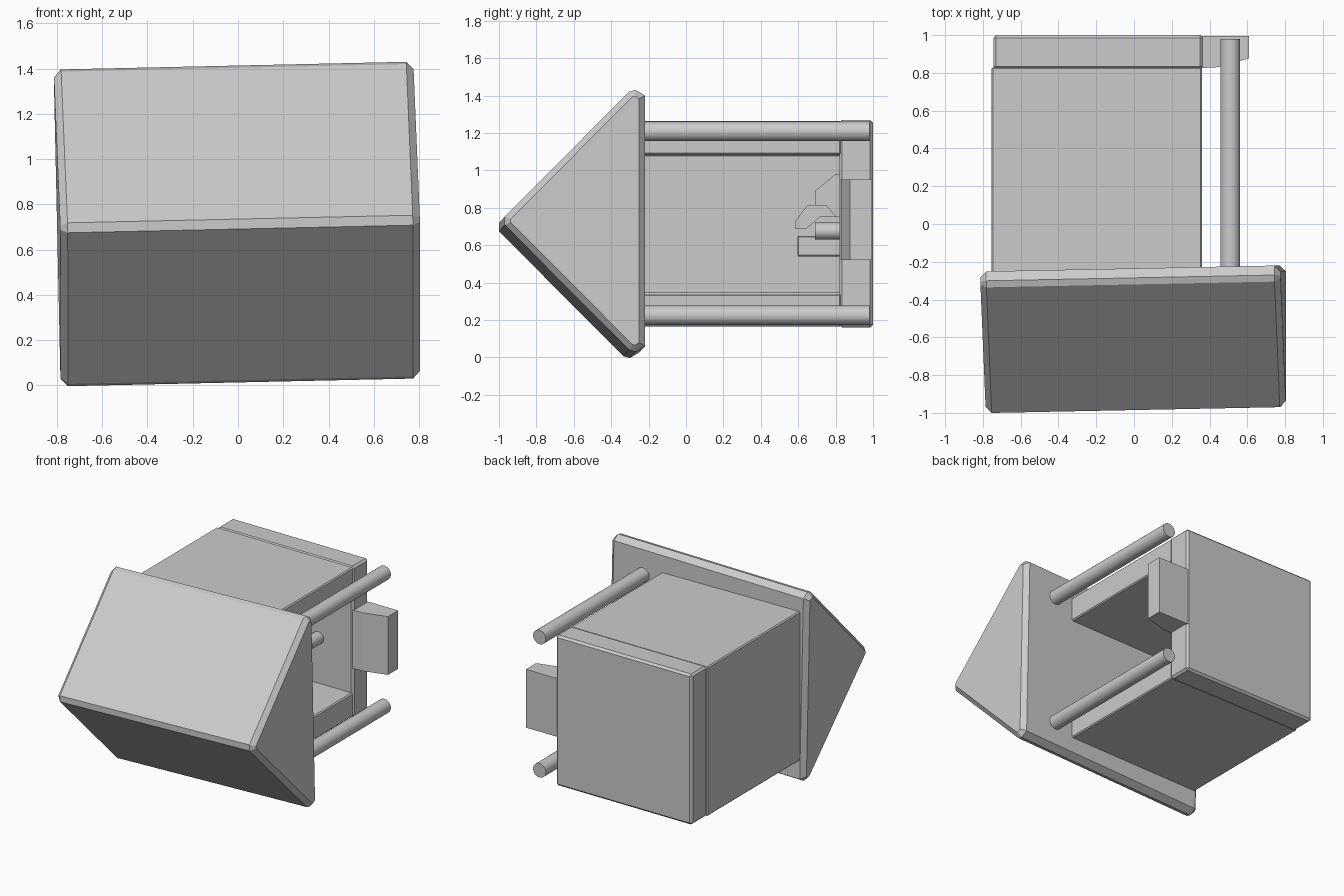
import bpy, bmesh, math
from mathutils import Vector

if "Cube" in bpy.data.objects:
    bpy.data.objects.remove(bpy.data.objects["Cube"])


def prism(name, pts, axis, a, b, bevel=0.0, ends_only=False):
    """Extrude a 2D profile along an axis from a to b, optionally bevelled."""
    def place(u, v, w):
        return {'x': (w, u, v), 'y': (u, w, v), 'z': (u, v, w)}[axis]
    bm = bmesh.new()
    lo = [bm.verts.new(place(u, v, a)) for u, v in pts]
    hi = [bm.verts.new(place(u, v, b)) for u, v in pts]
    bm.faces.new(lo)
    bm.faces.new(hi[::-1])
    n = len(pts)
    for i in range(n):
        j = (i + 1) % n
        bm.faces.new((lo[j], lo[i], hi[i], hi[j]))
    bmesh.ops.recalc_face_normals(bm, faces=bm.faces)
    if bevel:
        lows, highs = set(lo), set(hi)
        edges = [e for e in bm.edges if not ends_only
                 or set(e.verts) <= lows or set(e.verts) <= highs]
        bmesh.ops.bevel(bm, geom=edges, offset=bevel, segments=1,
                        affect='EDGES', profile=0.5)
    mesh = bpy.data.meshes.new(name)
    bm.to_mesh(mesh)
    bm.free()
    obj = bpy.data.objects.new(name, mesh)
    bpy.context.collection.objects.link(obj)
    return obj


def rect(u0, u1, v0, v1):
    return [(u0, v0), (u1, v0), (u1, v1), (u0, v1)]


def rod(name, x, z, y0, y1, r):
    bpy.ops.mesh.primitive_cylinder_add(vertices=24, radius=r, depth=y1 - y0,
                                        location=(x, (y0 + y1) / 2, z),
                                        rotation=(math.pi / 2, 0, 0))
    bpy.context.object.name = name
    bpy.ops.object.shade_smooth_by_angle(angle=math.radians(35))


# Hut walls: U-shaped plan, open towards +x
prism("walls", [(-0.755, 0.165), (0.36, 0.165), (0.36, 0.34), (-0.58, 0.34),
                (-0.58, 1.085), (0.36, 1.085), (0.36, 1.265), (-0.755, 1.265)],
      'y', -0.29, 0.83, 0.008)

# Foundation slab and tapered doorstep
prism("foundation", rect(-0.745, 0.365, 0.16, 1.27), 'y', 0.82, 1.0, 0.015)
prism("doorstep", [(0.34, 0.825), (0.44, 0.83), (0.61, 0.877), (0.61, 0.995),
                   (0.34, 0.995)], 'z', 0.52, 0.95)

# Porch posts
for side, z in (("left", 1.208), ("right", 0.225)):
    rod("porch_post_" + side, 0.51, z, -0.30, 0.98, 0.052)

# Gabled roof, set slightly askew
c = Vector((0, -0.5, 0.713))
half = [(-0.235, 0.67), (-0.285, 0.70), (-0.32, 0.69), (-0.985, 0.022)]
outline = [(y - c.y, z) for y, z in half] + [(y - c.y, -z) for y, z in half[::-1]]
roof = prism("roof", outline, 'x', -0.795, 0.795, 0.032, True)
roof.location = c
roof.rotation_euler = (0, -0.022, 0.02)

# Small furnishings on the floor inside
prism("crate", rect(0.595, 0.83, 0.54, 0.65), 'x', -0.32, -0.10, 0.006)
rod("stump", 0.08, 0.675, 0.69, 0.83, 0.045)
prism("block_low", [(0.585, 0.685), (0.585, 0.73), (0.65, 0.815), (0.75, 0.815),
                    (0.805, 0.75), (0.715, 0.75), (0.64, 0.685)], 'x', -0.30, -0.08)
prism("block_high", [(0.69, 0.89), (0.80, 0.98), (0.83, 0.98), (0.83, 0.75),
                     (0.80, 0.75), (0.69, 0.81)], 'x', -0.36, -0.12)
